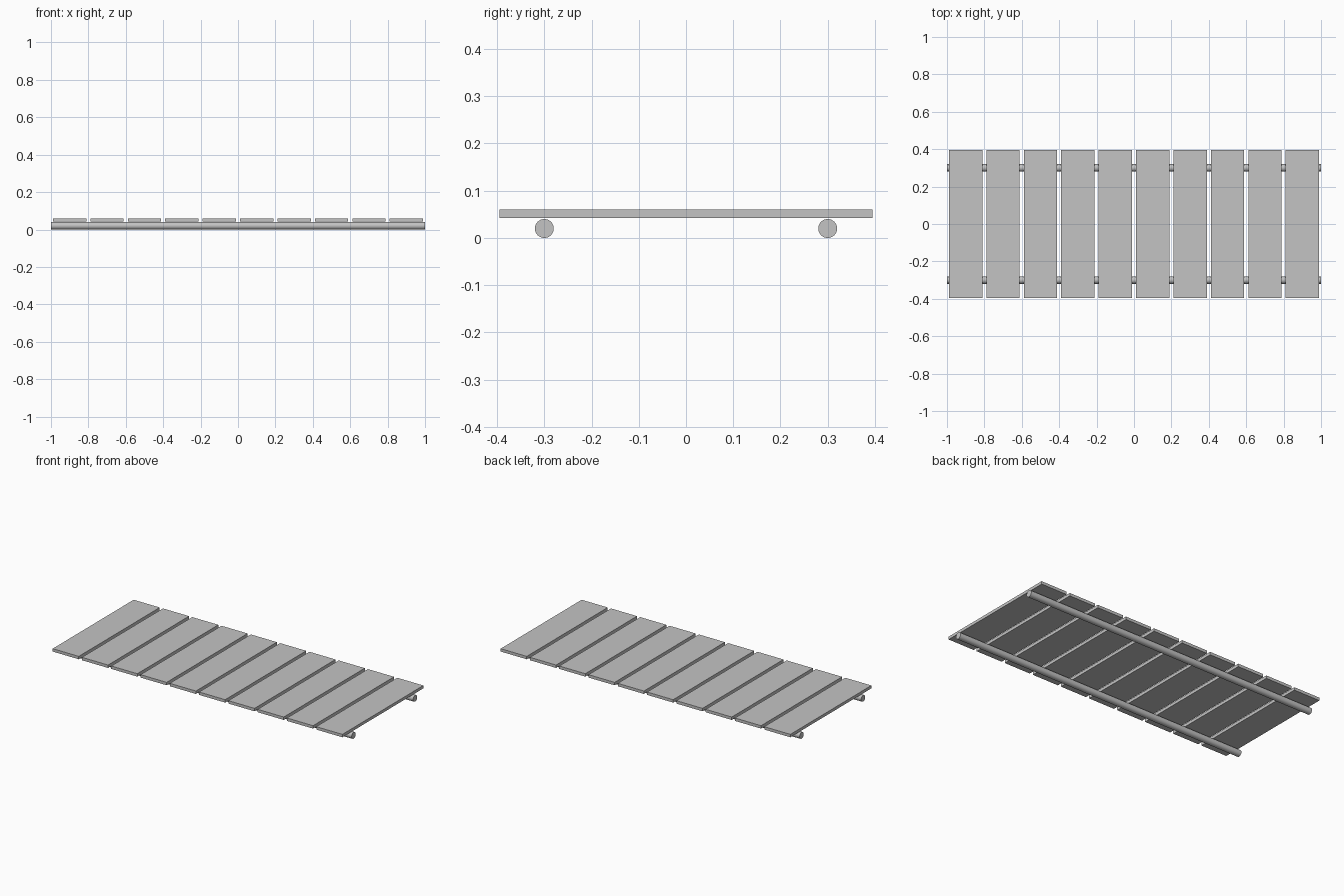
import bpy
import math

if "Cube" in bpy.data.objects:
    bpy.data.objects.remove(bpy.data.objects["Cube"])

# Single plain grey for the whole model
grey = bpy.data.materials.new("plain_grey")
grey.diffuse_color = (0.55, 0.55, 0.55, 1.0)
grey.use_nodes = True
grey.node_tree.nodes["Principled BSDF"].inputs["Base Color"].default_value = grey.diffuse_color

PLANK_COUNT = 10
PITCH = 0.2
PLANK_SIZE = (0.178, 0.79, 0.018)
POLE_RADIUS = 0.02


def add_plank(index):
    x = (index - (PLANK_COUNT - 1) / 2) * PITCH
    bpy.ops.mesh.primitive_cube_add(size=1, location=(x, 0, 0.051))
    ob = bpy.context.object
    ob.name = f"plank_{index + 1}"
    ob.scale = PLANK_SIZE
    bpy.ops.object.transform_apply(location=False, rotation=False, scale=True)
    ob.data.materials.append(grey)


def add_pole(name, y):
    bpy.ops.mesh.primitive_cylinder_add(
        vertices=32, radius=POLE_RADIUS, depth=2.0,
        location=(0, y, POLE_RADIUS), rotation=(0, math.pi / 2, 0))
    ob = bpy.context.object
    ob.name = name
    bpy.ops.object.shade_smooth_by_angle(angle=math.radians(40))
    ob.data.materials.append(grey)


# Deck planks laid crosswise
for i in range(PLANK_COUNT):
    add_plank(i)

# Round poles running lengthwise under the deck
add_pole("front_pole", -0.3)
add_pole("back_pole", 0.3)
